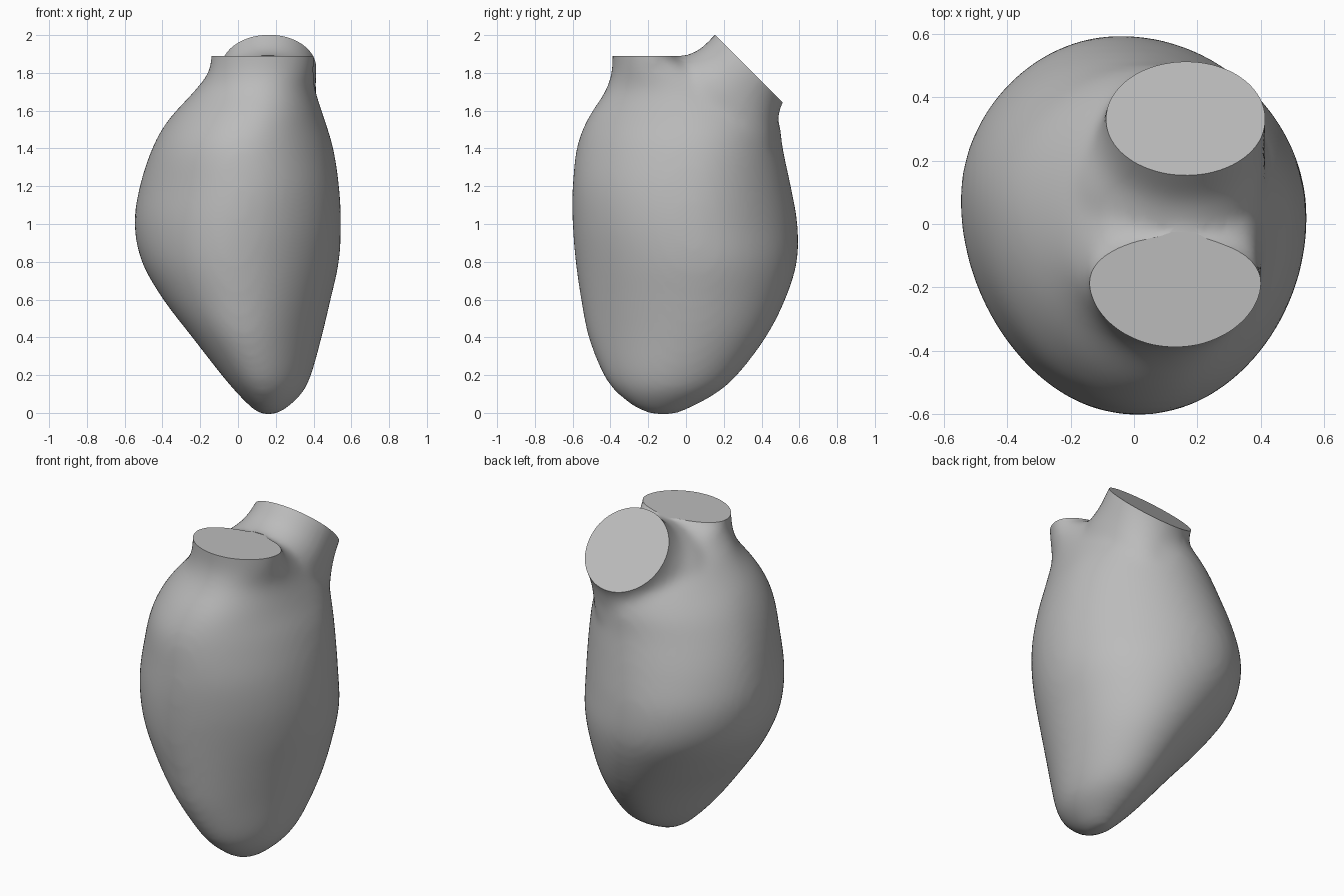
import bpy, bmesh
from math import sin, cos, pi
from mathutils import Vector

if "Cube" in bpy.data.objects:
    bpy.data.objects.remove(bpy.data.objects["Cube"])

SIDES = 56
TOP = 1.89                                   # height of the flat front opening
DISC = Vector((0.165, 0.33, 1.825))          # centre of the slanted rear opening
AXIS = Vector((0, 1, 1)).normalized()
ACROSS = Vector((0, -1, 1)).normalized()
TURNS = [2 * pi * i / SIDES for i in range(SIDES)]

grey = bpy.data.materials.new("plain grey")
grey.use_nodes = True
COLOUR = (0.5, 0.5, 0.5, 1)
grey.diffuse_color = COLOUR
grey.node_tree.nodes["Principled BSDF"].inputs["Base Color"].default_value = COLOUR


def refine(rows, steps=4):
    """Smooth in-between rows, so that the outline has no kinks."""
    out = []
    for i in range(len(rows) - 1):
        a, b, c, d = (rows[max(0, min(len(rows) - 1, i + k))] for k in (-1, 0, 1, 2))
        for s in range(steps):
            t = s / steps
            out.append([q + t / 2 * (r - p + t * (2 * p - 5 * q + 4 * r - u
                                                  + t * (3 * (q - r) + u - p)))
                        for p, q, r, u in zip(a, b, c, d)])
    return out + [rows[-1]]


def body_ring(z, x0, x1, y0, y1, cx, cy, skew):
    """Four quarter ovals around (cx, cy), drawn out along one diagonal."""
    ring = []
    for turn in TURNS:
        c, s = cos(turn), sin(turn)
        k = 1 + skew * sin(2 * turn) - 0.012 * sin(2 * turn) ** 2
        x = cx + k * c * (x1 - cx if c > 0 else cx - x0)
        y = cy + k * s * (y1 - cy if s > 0 else cy - y0)
        ring.append(Vector((x, y, z)))
    return ring


def tube_ring(offset, right, left, up, down):
    """Oval square to the slanted axis, with its own reach on each side."""
    mid = DISC + AXIS * offset
    return [mid + Vector((cos(a) * (left if cos(a) > 0 else right), 0, 0))
            + ACROSS * sin(a) * (up if sin(a) > 0 else down) for a in TURNS]


def loft(bm, rings):
    loops = [[bm.verts.new(p) for p in ring] for ring in rings]
    for a, b in zip(loops, loops[1:]):
        for i in range(SIDES):
            j = (i + 1) % SIDES
            bm.faces.new((a[i], a[j], b[j], b[i]))
    bm.faces.new(loops[0][::-1])
    bm.faces.new(loops[-1])


# Body outline: height, x range, y range, centre, diagonal skew
profile = [
    (-0.01, 0.13, 0.19, -0.17, -0.07, 0.16, -0.12, 0),
    (0.02, 0.08, 0.25, -0.255, 0.01, 0.16, -0.12, 0.03),
    (0.1, 0.0, 0.335, -0.36, 0.155, 0.15, -0.11, 0.06),
    (0.2, -0.085, 0.385, -0.435, 0.27, 0.13, -0.09, 0.07),
    (0.4, -0.24, 0.44, -0.513, 0.42, 0.08, -0.04, 0.07),
    (0.6, -0.395, 0.49, -0.555, 0.525, 0.03, 0.01, 0.035),
    (0.8, -0.51, 0.535, -0.585, 0.588, -0.02, 0.05, 0),
    (1.0, -0.548, 0.545, -0.6, 0.59, -0.03, 0.05, -0.025),
    (1.2, -0.52, 0.535, -0.6, 0.555, 0.0, 0.05, -0.025),
    (1.4, -0.455, 0.505, -0.58, 0.513, 0.03, 0.04, 0),
    (1.55, -0.37, 0.46, -0.525, 0.49, 0.08, 0.02, 0.01),
    (1.7, -0.235, 0.412, -0.43, 0.41, 0.12, -0.06, 0),
    (1.8, -0.16, 0.4, -0.395, 0.18, 0.13, -0.16, 0),
    (TOP, -0.143, 0.405, -0.39, -0.05, 0.13, -0.18, 0),
    (2.0, -0.143, 0.405, -0.39, -0.05, 0.13, -0.18, 0),
]
bm = bmesh.new()
loft(bm, [body_ring(*row) for row in refine(profile)])

# Slanted rear neck, flared into the back and run past its opening for trimming
neck = [(-0.5, 0.4, 0.24, 0.3, 0.3), (-0.25, 0.37, 0.25, 0.3, 0.42),
        (-0.12, 0.29, 0.248, 0.255, 0.33), (0, 0.254, 0.252, 0.252, 0.257),
        (0.12, 0.252, 0.252, 0.252, 0.25)]
loft(bm, [tube_ring(*row) for row in refine(neck)])
mesh = bpy.data.meshes.new("body")
bm.to_mesh(mesh)
bm.free()
body = bpy.data.objects.new("body", mesh)
bpy.context.collection.objects.link(body)

# Fuse the parts and soften the joins
fuse = body.modifiers.new("fuse", "REMESH")
fuse.mode = "VOXEL"
fuse.voxel_size = 0.02
soften = body.modifiers.new("soften", "SMOOTH")
soften.factor = 0.5
soften.iterations = 22

# Box that trims the front neck flat
bpy.ops.mesh.primitive_cube_add(size=1, location=(0, -0.525, TOP + 0.25))
trim = bpy.context.object
trim.name = "front_trim"
trim.scale = (2, 1, 0.5)
trim.hide_render = True
cut = body.modifiers.new("cut", "BOOLEAN")
cut.operation = "DIFFERENCE"
cut.solver = "EXACT"
cut.object = trim

bpy.context.view_layer.update()
graph = bpy.context.evaluated_depsgraph_get()
shaped = bpy.data.meshes.new_from_object(body.evaluated_get(graph))
body.modifiers.clear()
bpy.data.objects.remove(trim)

# Trim the rear neck at its slanted opening and close it
bm = bmesh.new()
bm.from_mesh(shaped)
sliced = bmesh.ops.bisect_plane(bm, geom=bm.verts[:] + bm.edges[:] + bm.faces[:],
                                plane_co=DISC, plane_no=AXIS, clear_outer=True)
rim = [e for e in sliced["geom_cut"] if isinstance(e, bmesh.types.BMEdge)]
bmesh.ops.contextual_create(bm, geom=rim)
bmesh.ops.recalc_face_normals(bm, faces=bm.faces[:])
bm.to_mesh(shaped)
bm.free()
body.data = shaped
shaped.materials.clear()
shaped.materials.append(grey)

bpy.ops.object.select_all(action="DESELECT")
body.select_set(True)
bpy.context.view_layer.objects.active = body
bpy.ops.object.shade_smooth_by_angle(angle=0.7)

# Keep the two openings flat
for face in shaped.polygons:
    if face.area > 0.02:
        face.use_smooth = False
